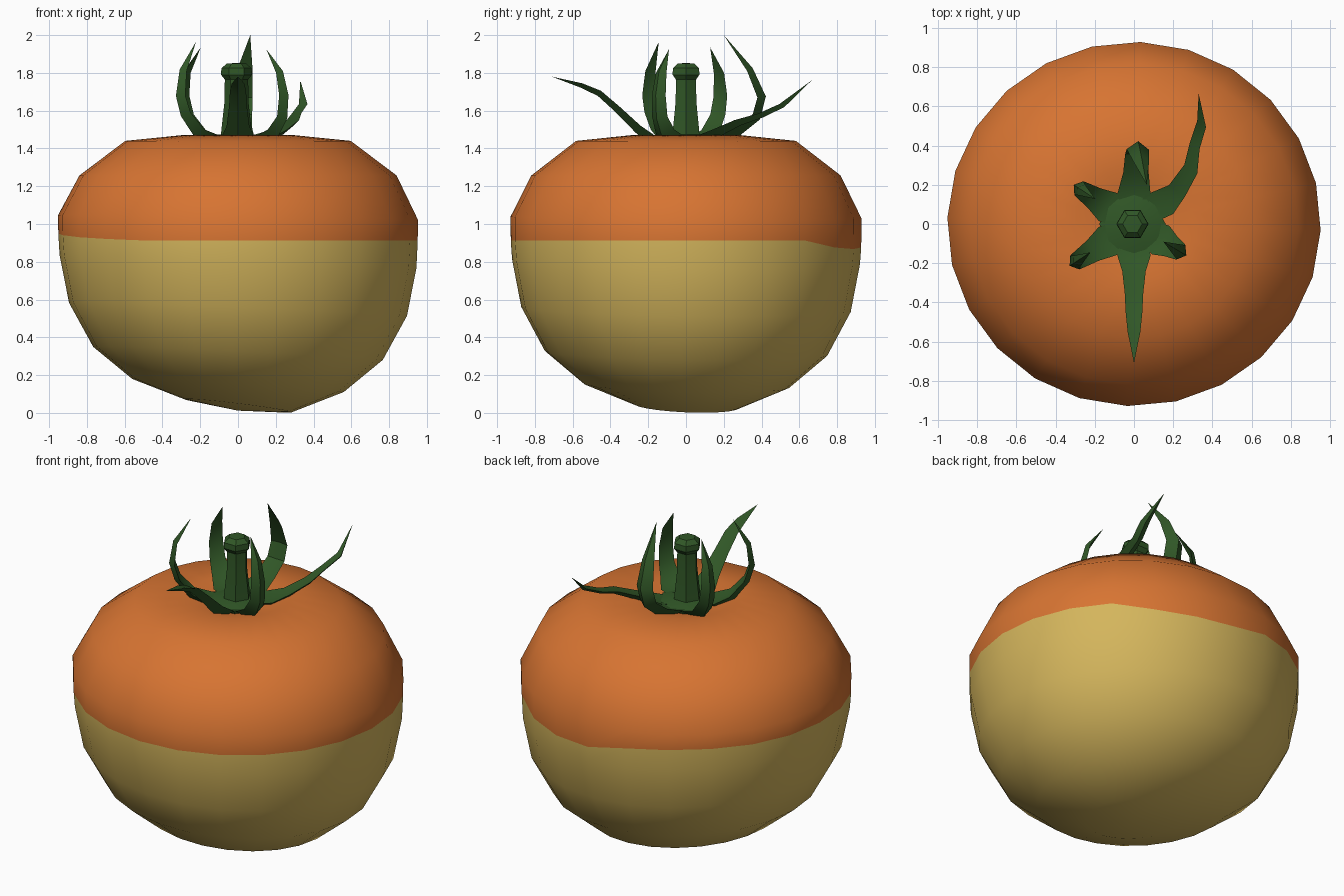
import bpy, bmesh, math
from mathutils import Vector

if "Cube" in bpy.data.objects:
    bpy.data.objects.remove(bpy.data.objects["Cube"])


def material(name, rgb):
    m = bpy.data.materials.new(name)
    m.diffuse_color = (*rgb, 1)
    m.use_nodes = True
    m.node_tree.nodes["Principled BSDF"].inputs["Base Color"].default_value = m.diffuse_color
    return m


ORANGE = material("ripe orange", (0.68, 0.175, 0.032))
YELLOW = material("unripe yellow", (0.66, 0.465, 0.108))
GREEN = material("leaf green", (0.03, 0.095, 0.02))


def finish(bm, name, mats, angle):
    bmesh.ops.recalc_face_normals(bm, faces=bm.faces)
    me = bpy.data.meshes.new(name)
    bm.to_mesh(me)
    bm.free()
    for m in mats:
        me.materials.append(m)
    ob = bpy.data.objects.new(name, me)
    bpy.context.collection.objects.link(ob)
    bpy.ops.object.select_all(action='DESELECT')
    ob.select_set(True)
    bpy.context.view_layer.objects.active = ob
    bpy.ops.object.shade_smooth_by_angle(angle=math.radians(angle))
    return ob


def skin(bm, rings, start, end):
    """Join rings of points; start and end are pole points."""
    rows = [[bm.verts.new(p) for p in ring] for ring in rings]
    n = len(rows[0])
    a, b = bm.verts.new(start), bm.verts.new(end)
    strips = []
    for i in range(n):
        j = (i + 1) % n
        bm.faces.new((a, rows[0][j], rows[0][i]))
        bm.faces.new((b, rows[-1][i], rows[-1][j]))
    for lo, hi in zip(rows, rows[1:]):
        strips.append([bm.faces.new((lo[i], lo[(i + 1) % n], hi[(i + 1) % n], hi[i]))
                       for i in range(n)])
    return strips


# Height of the colour border around the fruit: (degrees, z)
BORDER = [(0, .912), (45, .912), (60, .87), (85, .865), (100, .92), (124, .95),
          (180, .95), (215, .925), (240, .912), (361, .912)]


def border(deg):
    for (d0, z0), (d1, z1) in zip(BORDER, BORDER[1:]):
        if d0 <= deg < d1:
            return z0 + (z1 - z0) * (deg - d0) / (d1 - d0)


# Fruit body: radius, height, tilt of each ring (None = colour border)
PROFILE = [(.285, .038, 1), (.56, .145, 1), (.767, .315, 1), (.895, .548, 1),
           (.945, .80, 1), (.952, None, 0), (.953, 1.035, .35), (.84, 1.257, 0),
           (.597, 1.44, 0), (.3, 1.47, 0), (.15, 1.435, 0)]
rings = []
for r, z, tilt in PROFILE:
    ring = []
    for k in range(24):
        t = math.radians(15 * k - 2)
        c, s = math.cos(t), math.sin(t)
        h = border((15 * k - 2) % 360) if z is None else z - tilt * (.035 * c + .012 * s)
        ring.append((r * c, r * .975 * s, h))
    rings.append(ring)
bm = bmesh.new()
strips = skin(bm, rings, (0, 0, .012), (0, 0, 1.41))
for f in bm.faces:
    f.material_index = 0
for strip in strips[:5]:
    for f in strip:
        f.material_index = 1
for f in bm.faces:
    if f.calc_center_median().z < .1:
        f.material_index = 1
finish(bm, "fruit_body", [ORANGE, YELLOW], 60)


# Six-sided stem with a knob on top, and the flat leaf collar below it
def lathe(name, profile, z0, z1, turn=0, angle=35):
    bm = bmesh.new()
    skin(bm, [[(-.008 + r * math.cos(math.radians(60 * k + turn)),
                r * math.sin(math.radians(60 * k + turn)), z) for k in range(6)]
              for r, z in profile], (-.008, 0, z0), (-.008, 0, z1))
    finish(bm, name, [GREEN], angle)


lathe("stem", [(.085, 1.42), (.08, 1.5), (.063, 1.65), (.062, 1.765), (.082, 1.79),
               (.08, 1.825), (.05, 1.85)], 1.42, 1.852)
lathe("leaf_collar", [(.16, 1.435), (.17, 1.455), (.09, 1.475)], 1.42, 1.475)


# Curling leaves: keeled strips along a path, tapering to a point
def leaf(name, path, azimuth, widths):
    pts = [Vector(p) for p in path]
    a = math.radians(azimuth)
    side = Vector((-math.sin(a), math.cos(a), 0))
    rings = []
    for i, p in enumerate(pts[:-1]):
        tangent = (pts[i + 1] - pts[max(i - 1, 0)]).normalized()
        up = tangent.cross(side).normalized()
        if i == 0 and up.z < 0:
            up = -up
        w = widths[i] / 2
        rings.append([p + side * w, p - up * 0.12 * w, p - side * w, p - up * .75 * w])
    bm = bmesh.new()
    skin(bm, rings, pts[0], pts[-1])
    finish(bm, name, [GREEN], 35)


def upright(azimuth, curve):
    a = math.radians(azimuth)
    return [(r * math.cos(a), r * math.sin(a), z) for r, z in curve]


W = (.12, .17, .12, .095, .085, .065, 0)
leaf("front_leaf", upright(-90, [(.06, 1.455), (.16, 1.465), (.24, 1.52), (.35, 1.62),
                                 (.45, 1.705), (.55, 1.745), (.71, 1.78)]), -90, W)
leaf("back_right_leaf", [(.05, .04, 1.455), (.13, .10, 1.465), (.22, .17, 1.50),
                         (.29, .28, 1.55), (.31, .4, 1.585), (.345, .51, 1.635),
                         (.33, .665, 1.76)], 55, (.12, .17, .1, .08, .06, .055, 0))
leaf("back_leaf", [(0, .06, 1.455), (0, .15, 1.465), (.01, .26, 1.51), (.015, .355, 1.58),
                   (.02, .38, 1.67), (.035, .325, 1.81), (.065, .2, 2.0)], 88,
     (.12, .17, .13, .12, .115, .085, 0))
leaf("back_left_leaf", upright(147, [(.06, 1.455), (.16, 1.465), (.24, 1.495), (.31, 1.58),
                                     (.335, 1.68), (.32, 1.8), (.235, 1.935)]), 147, W)
leaf("front_left_leaf", upright(213, [(.06, 1.455), (.16, 1.465), (.25, 1.5), (.33, 1.59),
                                      (.36, 1.68), (.345, 1.81), (.265, 1.965)]), 213, W)
leaf("front_right_leaf", upright(-31, [(.06, 1.455), (.16, 1.465), (.22, 1.5), (.27, 1.57),
                                       (.28, 1.68), (.255, 1.8), (.175, 1.925)]), -31, W)
